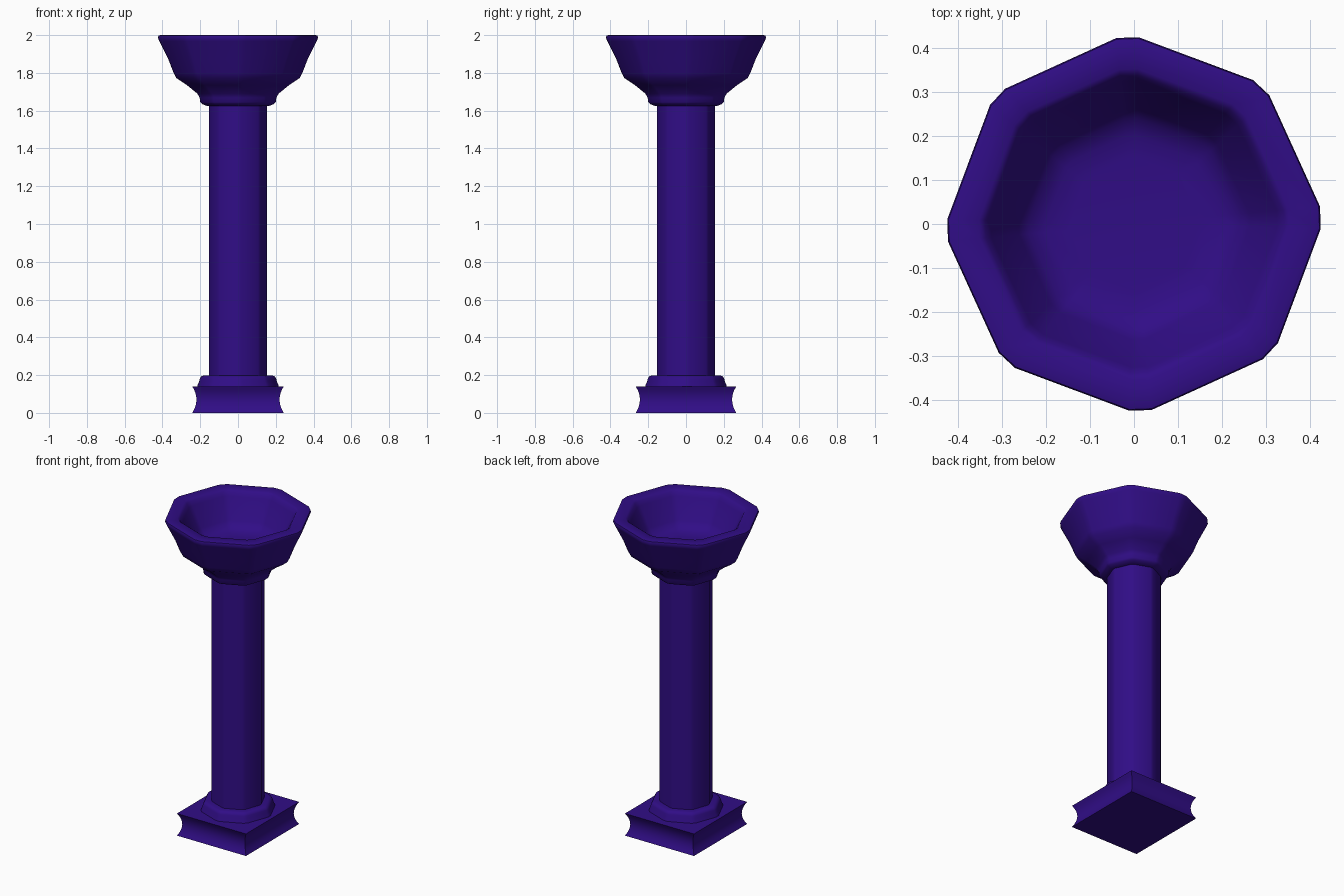
import bpy
import bmesh
from math import cos, sin, radians

cube = bpy.data.objects.get("Cube")
if cube:
    bpy.data.objects.remove(cube, do_unlink=True)

# Single deep indigo finish
indigo = bpy.data.materials.new("deep indigo")
indigo.use_nodes = True
colour = (0.03, 0.004, 0.24, 1)
indigo.diffuse_color = colour
indigo.node_tree.nodes["Principled BSDF"].inputs["Base Color"].default_value = colour


def octagon(r, z):
    """Eight-sided ring with narrow chamfered corners, turned very slightly."""
    angles = [radians(45 * k + 2 + side * 3.4) for k in range(8) for side in (-1, 1)]
    return [(r * cos(a), r * sin(a), z) for a in angles]


def rectangle(hx, hy, z):
    return [(-hx, -hy, z), (hx, -hy, z), (hx, hy, z), (-hx, hy, z)]


def loft(name, rings, smooth_angle):
    """Skin a stack of matching rings and cap both ends."""
    bm = bmesh.new()
    loops = [[bm.verts.new(p) for p in ring] for ring in rings]
    for low, high in zip(loops, loops[1:]):
        n = len(low)
        for i in range(n):
            j = (i + 1) % n
            bm.faces.new((low[i], low[j], high[j], high[i]))
    bm.faces.new(loops[0][::-1])
    bm.faces.new(loops[-1])
    mesh = bpy.data.meshes.new(name)
    bm.to_mesh(mesh)
    bm.free()
    obj = bpy.data.objects.new(name, mesh)
    bpy.context.collection.objects.link(obj)
    mesh.materials.append(indigo)
    bpy.ops.object.select_all(action="DESELECT")
    obj.select_set(True)
    bpy.context.view_layer.objects.active = obj
    bpy.ops.object.shade_smooth_by_angle(angle=radians(smooth_angle))
    return obj


# Plinth with hollowed sides
plinth = []
for i in range(9):
    t = i / 8
    hollow = 0.022 * (1 - (2 * t - 1) ** 2)
    plinth.append(rectangle(0.242 - hollow, 0.266 - hollow, 0.14 * t))
loft("plinth", plinth, 35)

# Moulded collar above the plinth
collar = [(0.217, 0.135), (0.213, 0.15), (0.206, 0.165), (0.203, 0.18),
          (0.195, 0.193), (0.18, 0.198), (0.14, 0.198)]
loft("base_collar", [octagon(r, z) for r, z in collar], 50)

# Column shaft
loft("shaft", [octagon(0.154, 0.19), octagon(0.154, 1.65)], 50)

# Bowl with moulded neck, flared wall, rounded rim and hollow inside
bowl = [(0.14, 1.625), (0.165, 1.625), (0.19, 1.635), (0.2, 1.645), (0.203, 1.668),
        (0.215, 1.69), (0.27, 1.735), (0.326, 1.772), (0.341, 1.8),
        (0.368, 1.87), (0.417, 1.968), (0.424, 1.985), (0.421, 1.997), (0.41, 2.0),
        (0.352, 2.0), (0.338, 1.99), (0.325, 1.965),
        (0.262, 1.84), (0.24, 1.812), (0.2, 1.795), (0.15, 1.79)]
loft("bowl", [octagon(r, z) for r, z in bowl], 50)
